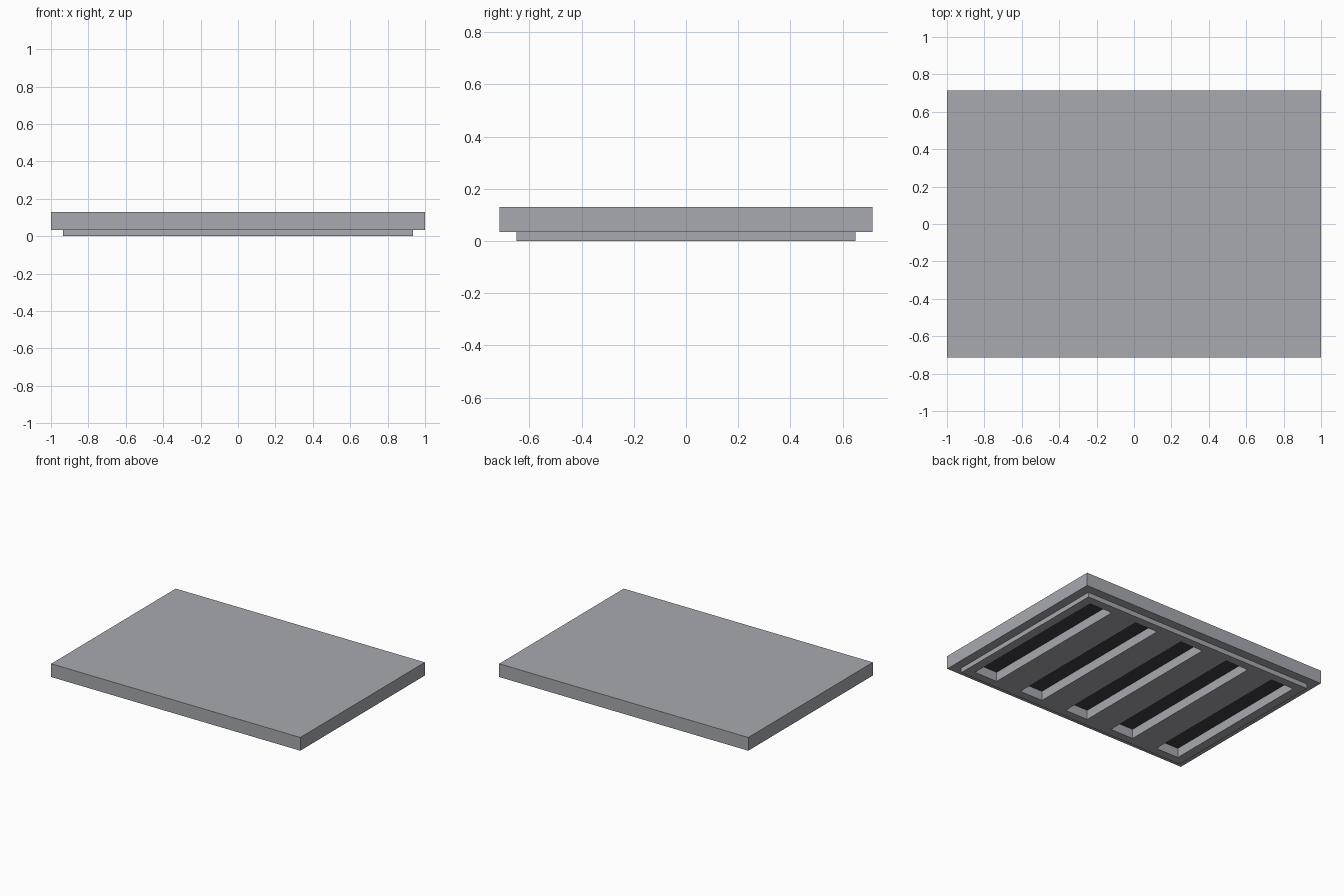
import bpy
import bmesh
from mathutils import Matrix, Vector

if "Cube" in bpy.data.objects:
    bpy.data.objects.remove(bpy.data.objects["Cube"])

TOP, STEP, FLOOR = 0.13, 0.034, 0.068   # heights of slab top, ledge and slot floor


def material(name, rgb):
    m = bpy.data.materials.new(name)
    m.diffuse_color = (*rgb, 1.0)
    m.use_nodes = True
    m.node_tree.nodes["Principled BSDF"].inputs["Base Color"].default_value = m.diffuse_color
    return m


def add_box(bm, x, y, z0, z1, cx=0.0):
    """Box with half sizes x and y, between heights z0 and z1."""
    mat = Matrix.LocRotScale(Vector((cx, 0, (z0 + z1) / 2)), None,
                             Vector((2 * x, 2 * y, z1 - z0)))
    return bmesh.ops.create_cube(bm, size=1, matrix=mat)["verts"]


def to_object(bm, name):
    bmesh.ops.recalc_face_normals(bm, faces=bm.faces)
    me = bpy.data.meshes.new(name)
    bm.to_mesh(me)
    bm.free()
    ob = bpy.data.objects.new(name, me)
    bpy.context.collection.objects.link(ob)
    return ob


grey = material("light grey", (0.39, 0.40, 0.44))
dark = material("dark grey", (0.052, 0.049, 0.062))

# Slab with a smaller stepped base extruded from its underside
bm = bmesh.new()
add_box(bm, 1.0, 0.714, STEP, TOP)
under = min(bm.faces, key=lambda f: f.calc_center_median().z)
bmesh.ops.inset_region(bm, faces=[under], thickness=0.065, use_even_offset=True)
new = bmesh.ops.extrude_face_region(bm, geom=[under])["geom"]
bmesh.ops.translate(bm, vec=(0, 0, -STEP),
                    verts=[g for g in new if isinstance(g, bmesh.types.BMVert)])
if under.is_valid:
    bmesh.ops.delete(bm, geom=[under], context="FACES_ONLY")
slab = to_object(bm, "slab")
slab.data.materials.append(grey)
slab.data.materials.append(dark)

# Five long slots cut into the underside
bm = bmesh.new()
for i in range(-2, 3):
    add_box(bm, 0.092, 0.587, -0.05, FLOOR, cx=0.388 * i)
cutter = to_object(bm, "slot_cutter")
cutter.data.materials.append(grey)
cutter.hide_render = True

mod = slab.modifiers.new("slots", "BOOLEAN")
mod.operation = "DIFFERENCE"
mod.solver = "EXACT"
mod.object = cutter
bpy.context.view_layer.objects.active = slab
bpy.ops.object.modifier_apply(modifier=mod.name)
bpy.data.objects.remove(cutter, do_unlink=True)

# Dark slot floors, picked by height and direction
for p in slab.data.polygons:
    floor = p.normal.z < -0.9 and abs(p.center.z - FLOOR) < 0.005
    p.material_index = 1 if floor else 0
